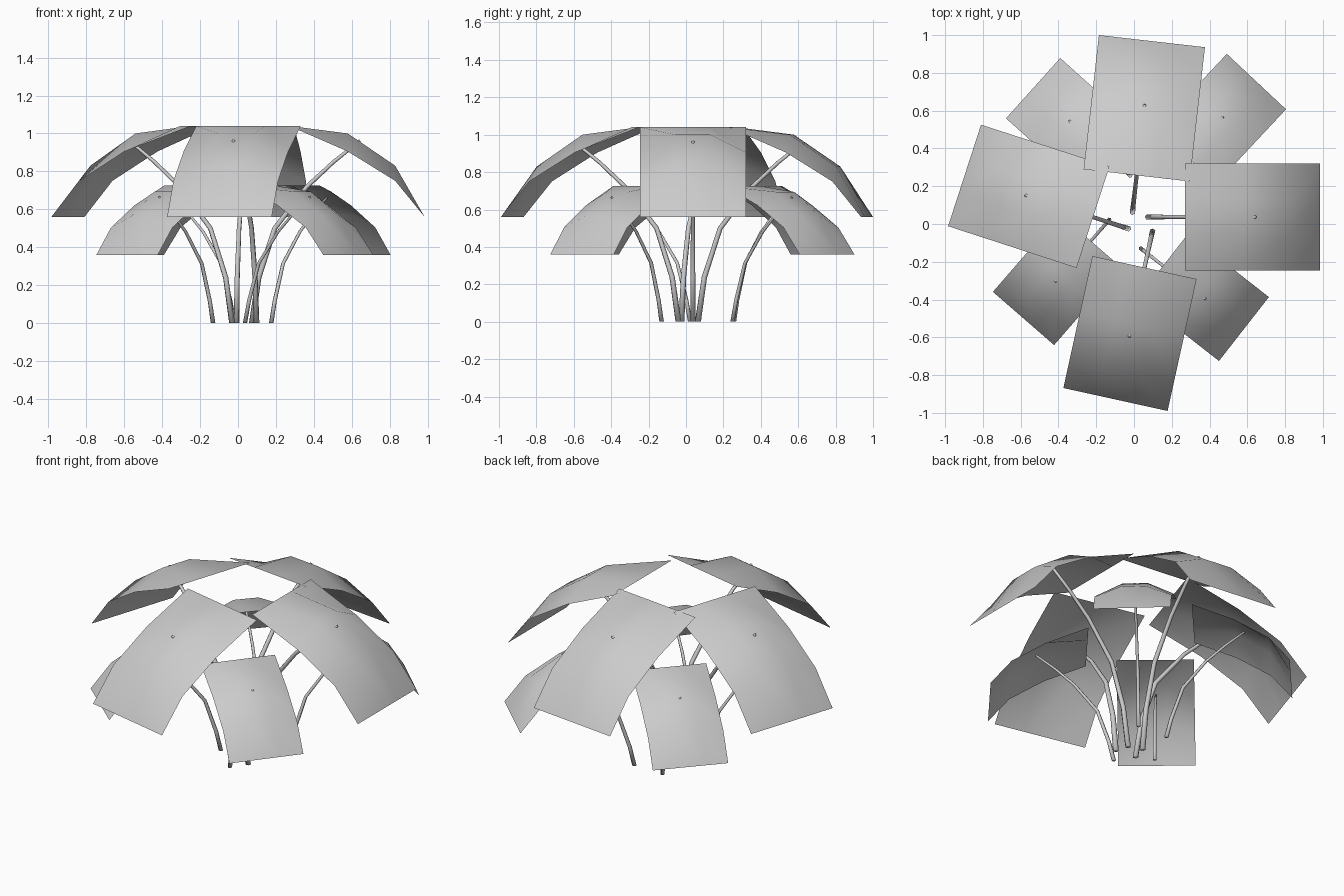
import bpy, bmesh, math
from mathutils import Matrix, Vector

if "Cube" in bpy.data.objects:
    bpy.data.objects.remove(bpy.data.objects["Cube"], do_unlink=True)

grey = bpy.data.materials.new("pale_grey")
grey.use_nodes = True
grey.diffuse_color = (0.6, 0.6, 0.6, 1)
grey.node_tree.nodes["Principled BSDF"].inputs["Base Color"].default_value = (0.6, 0.6, 0.6, 1)

# Leaf rows: distance from stem base, height at the sides, height in the middle
LEAF = [(0.195, 1.04, 1.04), (0.505, 0.905, 1.0), (0.755, 0.75, 0.83), (0.91, 0.56, 0.56)]
LEAF_WIDTH = 0.565
# Stem path: distance outwards, height
STEM = [(0, 0), (0.035, 0.24), (0.12, 0.5), (0.29, 0.72), (0.43, 0.85), (0.57, 0.962)]


def finish(name, bm, matrix):
    bmesh.ops.recalc_face_normals(bm, faces=bm.faces)
    bm.transform(matrix)
    mesh = bpy.data.meshes.new(name)
    bm.to_mesh(mesh)
    bm.free()
    mesh.materials.append(grey)
    mesh.polygons.foreach_set("use_smooth", [True] * len(mesh.polygons))
    obj = bpy.data.objects.new(name, mesh)
    bpy.context.collection.objects.link(obj)
    return obj


def bridge(bm, rows, closed=False):
    n = len(rows[0])
    for a, b in zip(rows, rows[1:]):
        for i in range(n if closed else n - 1):
            j = (i + 1) % n
            bm.faces.new((a[i], b[i], b[j], a[j]))


def leaf(name, matrix):
    # Domed sheet that is straight along its inner and outer ends
    bm = bmesh.new()
    rows = []
    for u, side, middle in LEAF:
        rows.append([bm.verts.new((u, (c / 3 - 0.5) * LEAF_WIDTH, side if c in (0, 3) else middle))
                     for c in range(4)])
    bridge(bm, rows)
    obj = finish(name, bm, matrix)
    if obj.data.polygons[4].normal.z < 0:
        obj.data.flip_normals()


def stem(name, matrix, base_z):
    # Tapered six-sided tube, cut level at the ground
    path = [Vector((u, 0, z)) for u, z in STEM]
    path[0].z = base_z
    bm = bmesh.new()
    rows = []
    for i, p in enumerate(path):
        along = (path[min(i + 1, len(path) - 1)] - path[max(i - 1, 0)]).normalized()
        if i == 0:
            along = Vector((0, 0, 1))
        side = Vector((0, 1, 0))
        out = side.cross(along)
        r = 0.016 - 0.0015 * i
        rows.append([bm.verts.new(p + r * (math.cos(a) * out + math.sin(a) * side))
                     for a in [k * math.pi / 3 for k in range(6)]])
    bridge(bm, rows, closed=True)
    bm.faces.new(rows[0])
    bm.faces.new(rows[-1])
    finish(name, bm, matrix)


# Middle of each leaf's outer end, and the direction it grows in degrees
UPPER = [(0.984, 0.037, 0), (0.095, 0.968, 83.5), (-0.897, 0.257, 162), (-0.098, -0.929, 257.6)]
LOWER = [(0.648, 0.754, 46.9), (-0.534, 0.719, 138), (-0.585, -0.50, 229), (0.582, -0.556, -38)]

for tier, fronds, size, drop in (("upper", UPPER, 1.0, 0), ("lower", LOWER, 0.76, -0.066)):
    for i, (x, y, angle) in enumerate(fronds, 1):
        turn = Matrix.Rotation(math.radians(angle), 4, 'Z')
        reach = turn @ Vector((LEAF[-1][0] * size, 0, 0))
        place = Matrix.Translation((x - reach.x, y - reach.y, drop)) @ turn @ Matrix.Scale(size, 4)
        leaf(f"{tier}_leaf_{i}", place)
        stem(f"{tier}_stem_{i}", place, -drop / size)
